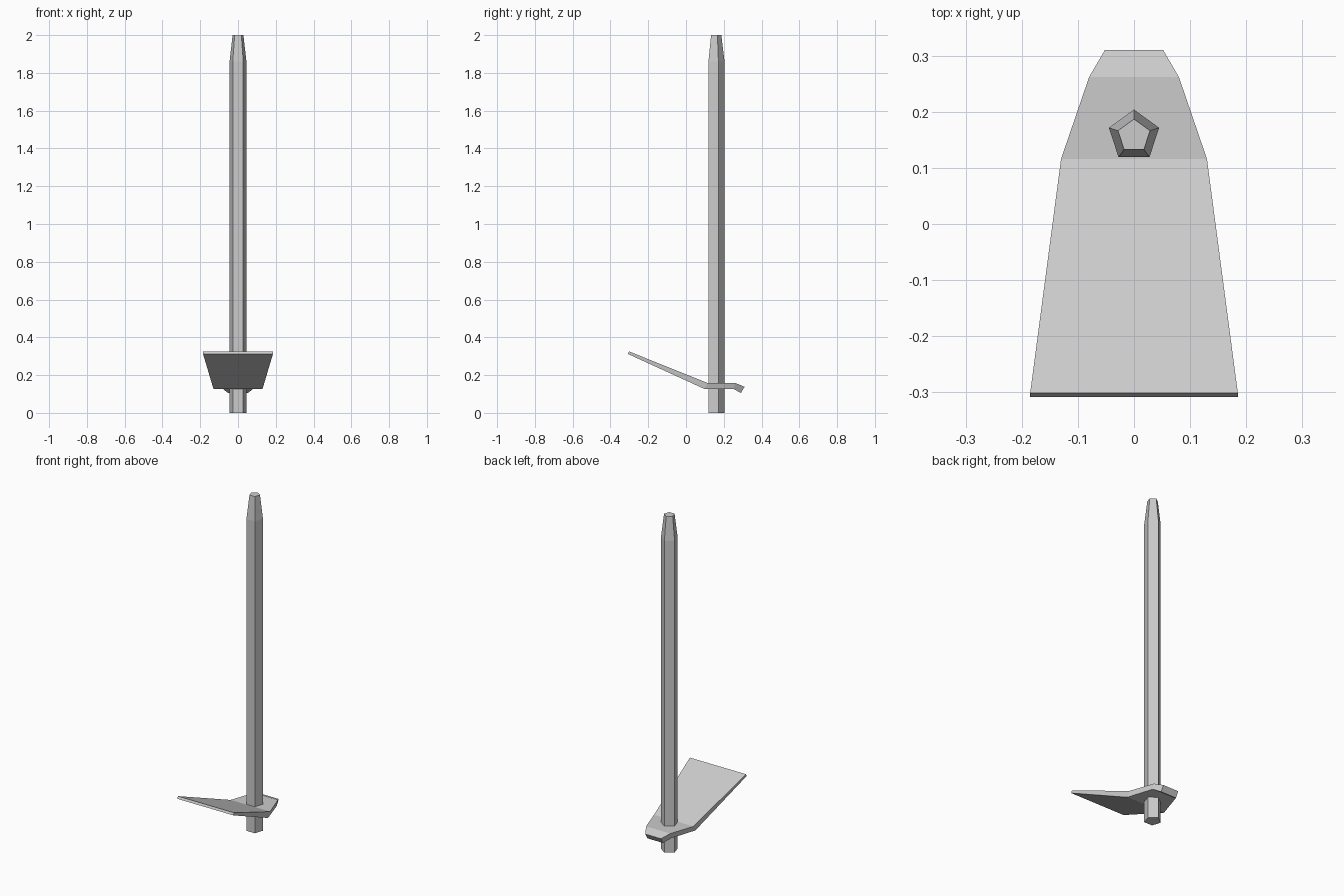
import bpy, bmesh, math

cube = bpy.data.objects.get("Cube")
if cube:
    bpy.data.objects.remove(cube)

grey = bpy.data.materials.new("plain grey")
grey.use_nodes = True
grey.diffuse_color = (0.6, 0.6, 0.6, 1)
grey.node_tree.nodes["Principled BSDF"].inputs["Base Color"].default_value = grey.diffuse_color


def loft(name, rings):
    """Skin a row of matching rings and close both ends."""
    bm = bmesh.new()
    loops = [[bm.verts.new(p) for p in ring] for ring in rings]
    for a, b in zip(loops, loops[1:]):
        for i in range(len(a)):
            j = (i + 1) % len(a)
            bm.faces.new((a[i], a[j], b[j], b[i]))
    bm.faces.new(loops[0])
    bm.faces.new(loops[-1])
    bmesh.ops.recalc_face_normals(bm, faces=bm.faces)
    mesh = bpy.data.meshes.new(name)
    bm.to_mesh(mesh)
    bm.free()
    mesh.materials.append(grey)
    obj = bpy.data.objects.new(name, mesh)
    bpy.context.collection.objects.link(obj)
    return obj


def pentagon(radius, z):
    angles = [math.radians(90 + 72 * i) for i in range(5)]
    return [(radius * math.cos(a), 0.157 + radius * math.sin(a), z) for a in angles]


def section(half_width, top, bottom):
    return [(-half_width, *top), (half_width, *top),
            (half_width, *bottom), (-half_width, *bottom)]


# Five-sided handle with a tapered tip
loft("handle", [pentagon(0.047, 0), pentagon(0.047, 1.86), pentagon(0.030, 2)])

# Bent blade: wide thin edge, flat socket plate, short drooping heel
loft("blade", [
    section(0.185, (-0.301, 0.325), (-0.308, 0.312)),
    section(0.13, (0.116, 0.158), (0.097, 0.127)),
    section(0.08, (0.262, 0.158), (0.252, 0.127)),
    section(0.052, (0.31, 0.138), (0.29, 0.105)),
])
